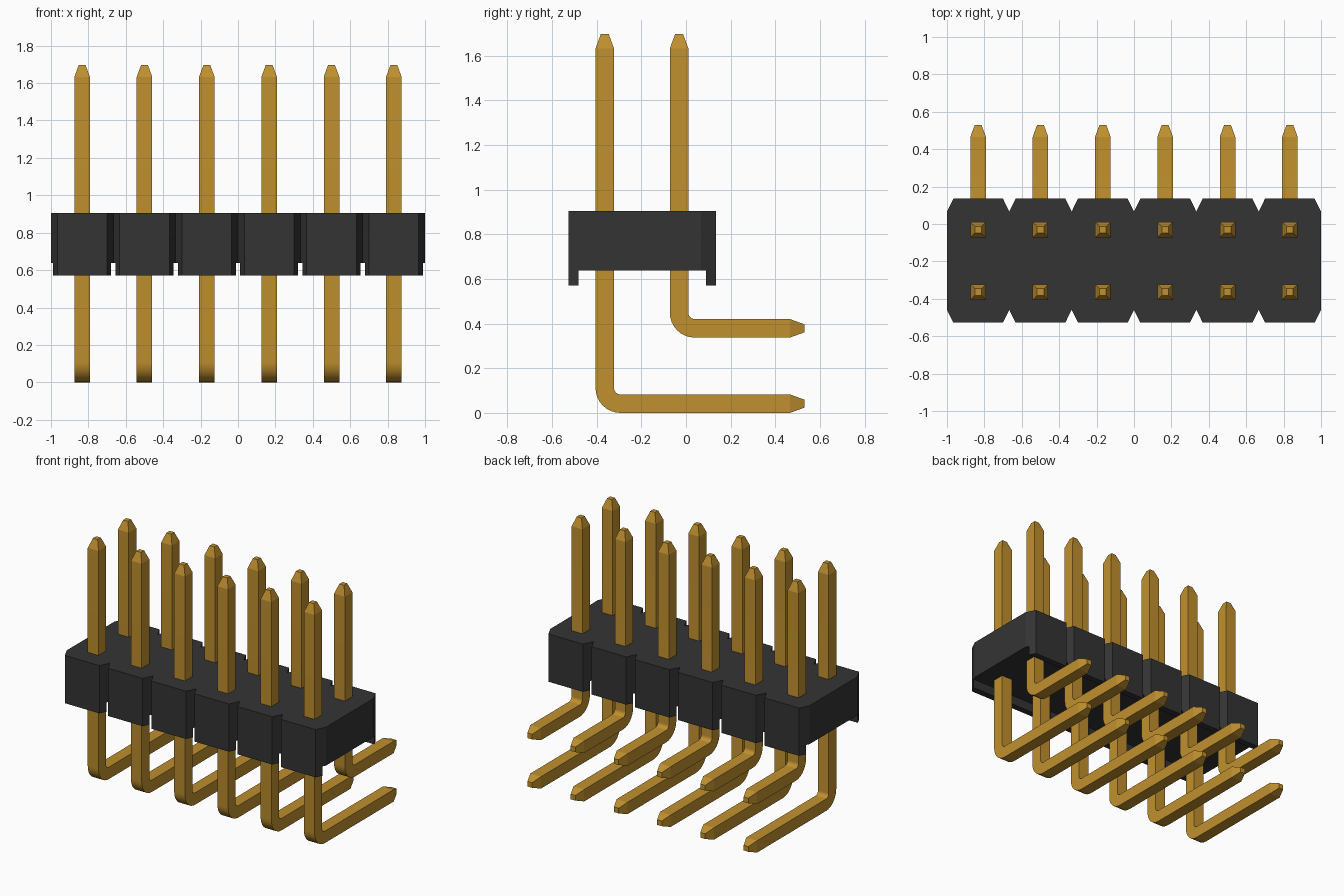
import bpy, bmesh, math
from mathutils import Vector

cube = bpy.data.objects.get("Cube")
if cube:
    bpy.data.objects.remove(cube, do_unlink=True)

N = 6                       # pin columns
PITCH = 2 / N
XS = [-1 + PITCH * (i + 0.5) for i in range(N)]
Y0, Y1 = -0.527, 0.135      # housing depth
Z_FOOT, Z_BASE, Z_TOP = 0.572, 0.637, 0.905
FLAT, NOTCH, FOOT = 0.133, 0.068, 0.045


def material(name, rgb):
    m = bpy.data.materials.new(name)
    m.use_nodes = True
    m.diffuse_color = (*rgb, 1)
    bsdf = next(n for n in m.node_tree.nodes if n.type == 'BSDF_PRINCIPLED')
    bsdf.inputs["Base Color"].default_value = (*rgb, 1)
    return m


black = material("black plastic", (0.034, 0.034, 0.034))
gold = material("gold metal", (0.53, 0.28, 0.028))


def finish(name, bm, mat):
    bmesh.ops.recalc_face_normals(bm, faces=bm.faces)
    mesh = bpy.data.meshes.new(name)
    bm.to_mesh(mesh)
    bm.free()
    mesh.materials.append(mat)
    ob = bpy.data.objects.new(name, mesh)
    bpy.context.collection.objects.link(ob)
    return ob


def loft(bm, rings, cap_end=True):
    """Skin closed rings of points; the first end is always capped."""
    rings = [[bm.verts.new(p) for p in r] for r in rings]
    for a, b in zip(rings, rings[1:]):
        for i in range(len(a)):
            j = (i + 1) % len(a)
            bm.faces.new((a[i], a[j], b[j], b[i]))
    bm.faces.new(rings[0])
    if cap_end:
        bm.faces.new(rings[-1])


def prism(bm, outline, z0, z1, cap_top=True):
    loft(bm, [[(x, y, z) for x, y in outline] for z in (z0, z1)], cap_top)


# Housing: slab with notches between the cells
front, back = [(-1, Y0 + NOTCH)], []
for x in XS:
    front += [(x - FLAT, Y0), (x + FLAT, Y0), (x + PITCH / 2, Y0 + NOTCH)]
back = [(x, Y0 + Y1 - y) for x, y in reversed(front)]
bm = bmesh.new()
prism(bm, front + back, Z_BASE, Z_TOP)

# Standoff feet under the front and back edge of each cell
wide = FLAT + (PITCH / 2 - FLAT) * FOOT / NOTCH
for x in XS:
    for edge, s in ((Y0, 1), (Y1, -1)):
        inner = edge + s * FOOT
        prism(bm, [(x - FLAT, edge), (x + FLAT, edge),
                   (x + wide, inner), (x - wide, inner)],
              Z_FOOT, Z_BASE, cap_top=False)
finish("housing", bm, black)

# Bent square pins
HALF, TIP, TAPER, BEND = 0.0415, 0.018, 0.064, 0.07
PIN_TOP, PIN_END = 1.697, 0.53


def pin(name, x, y, z):
    """Pin standing at y that bends backwards to run level at height z."""
    cy, cz = y + BEND, z + BEND
    # each station: centre y, centre z, tangent angle, half width
    path = [(y, PIN_TOP, 0, TIP), (y, PIN_TOP - TAPER, 0, HALF)]
    for k in range(9):
        a = math.pi / 2 * k / 8
        path.append((cy - BEND * math.cos(a), cz - BEND * math.sin(a), a, HALF))
    path += [(PIN_END - TAPER, z, math.pi / 2, HALF),
             (PIN_END, z, math.pi / 2, TIP)]
    rings = []
    for py, pz, a, h in path:
        side = Vector((0, math.cos(a), math.sin(a)))
        c = Vector((x, py, pz))
        rings.append([c + Vector((sx * h, 0, 0)) + side * (sy * h)
                      for sx, sy in ((-1, -1), (1, -1), (1, 1), (-1, 1))])
    bm = bmesh.new()
    loft(bm, rings)
    return finish(name, bm, gold)


pins = []
for i, x in enumerate(XS, 1):
    pins.append(pin(f"front_pin_{i}", x, -0.364, HALF))
    pins.append(pin(f"back_pin_{i}", x, -0.031, 0.379))

# Smooth bends, crisp pin edges
bpy.ops.object.select_all(action='DESELECT')
for ob in pins:
    ob.select_set(True)
bpy.context.view_layer.objects.active = pins[0]
bpy.ops.object.shade_smooth_by_angle(angle=math.radians(15))
